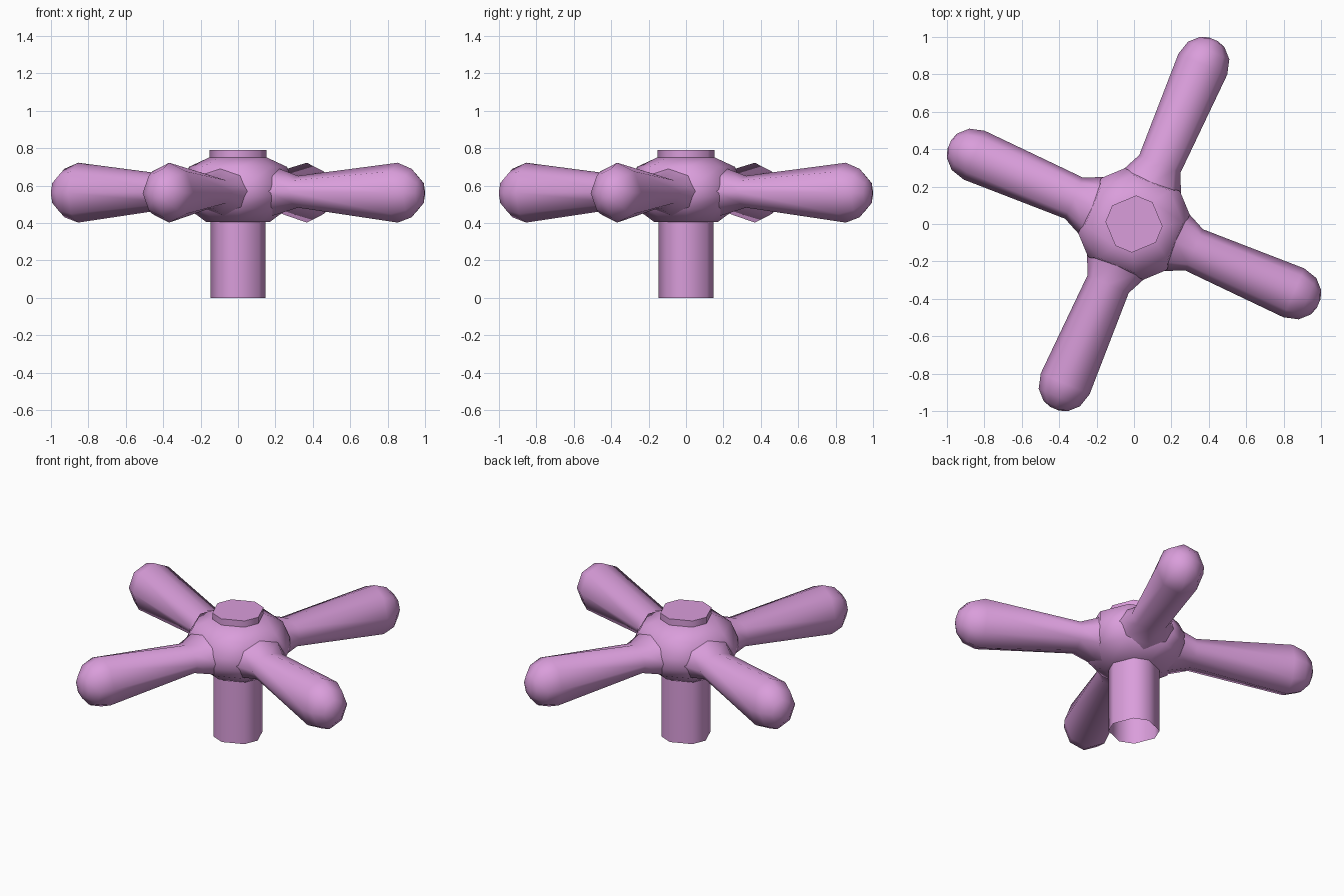
import bpy, bmesh, math
from mathutils import Matrix, Vector

if "Cube" in bpy.data.objects:
    bpy.data.objects.remove(bpy.data.objects["Cube"])

mat = bpy.data.materials.new("pink")
mat.diffuse_color = (0.70, 0.34, 0.71, 1)
mat.use_nodes = True
mat.node_tree.nodes["Principled BSDF"].inputs["Base Color"].default_value = mat.diffuse_color


def loft(name, rings, cap_start=False, cap_end=False, angle=50):
    """Skin a list of equal-length point rings."""
    bm = bmesh.new()
    vs = [[bm.verts.new(p) for p in r] for r in rings]
    n = len(vs[0])
    for a, b in zip(vs, vs[1:]):
        for i in range(n):
            j = (i + 1) % n
            bm.faces.new((a[i], a[j], b[j], b[i]))
    if cap_start:
        bm.faces.new(vs[0][::-1])
    if cap_end:
        bm.faces.new(vs[-1])
    bmesh.ops.recalc_face_normals(bm, faces=bm.faces)
    me = bpy.data.meshes.new(name)
    bm.to_mesh(me)
    bm.free()
    me.materials.append(mat)
    ob = bpy.data.objects.new(name, me)
    bpy.context.collection.objects.link(ob)
    bpy.ops.object.select_all(action='DESELECT')
    ob.select_set(True)
    bpy.context.view_layer.objects.active = ob
    bpy.ops.object.shade_smooth_by_angle(angle=math.radians(angle))
    return ob


def octagon(r, z, half):
    """Uneven octagon: four facets of half-angle 'half' facing between the arms."""
    pts = []
    for k in range(4):
        for s in (-1, 1):
            a = math.radians(22.5 + 90 * k + s * half)
            pts.append(Vector((r * math.cos(a), r * math.sin(a), z)))
    return pts


# stem (open underneath) and cap
loft("stem", [octagon(0.148, 0, 27), octagon(0.148, 0.45, 27)], angle=60)
loft("cap", [octagon(0.153, 0.72, 27), octagon(0.153, 0.79, 27)], cap_end=True, angle=60)

# faceted hub
hub = [(0.17, 0.405, 27), (0.265, 0.475, 19), (0.302, 0.54, 13),
       (0.302, 0.61, 13), (0.262, 0.70, 21), (0.155, 0.75, 27)]
loft("hub", [octagon(*h) for h in hub], True, True)

# arms: distance along, half width, half height, centre z
profile = [(0.14, 0.19, 0.15, 0.57), (0.24, 0.17, 0.12, 0.57), (0.35, 0.12, 0.085, 0.567),
           (0.93, 0.142, 0.16, 0.562), (1.01, 0.12, 0.13, 0.56),
           (1.06, 0.07, 0.075, 0.56), (1.075, 0.025, 0.03, 0.56)]
for k in range(4):
    rot = Matrix.Rotation(math.radians(-23.3 + 90 * k), 3, 'Z')
    rings = [[rot @ Vector((d, w * math.cos(i * math.pi / 4), z + h * math.sin(i * math.pi / 4)))
              for i in range(8)] for d, w, h, z in profile]
    loft(f"arm_{k + 1}", rings, cap_end=True, angle=60)
